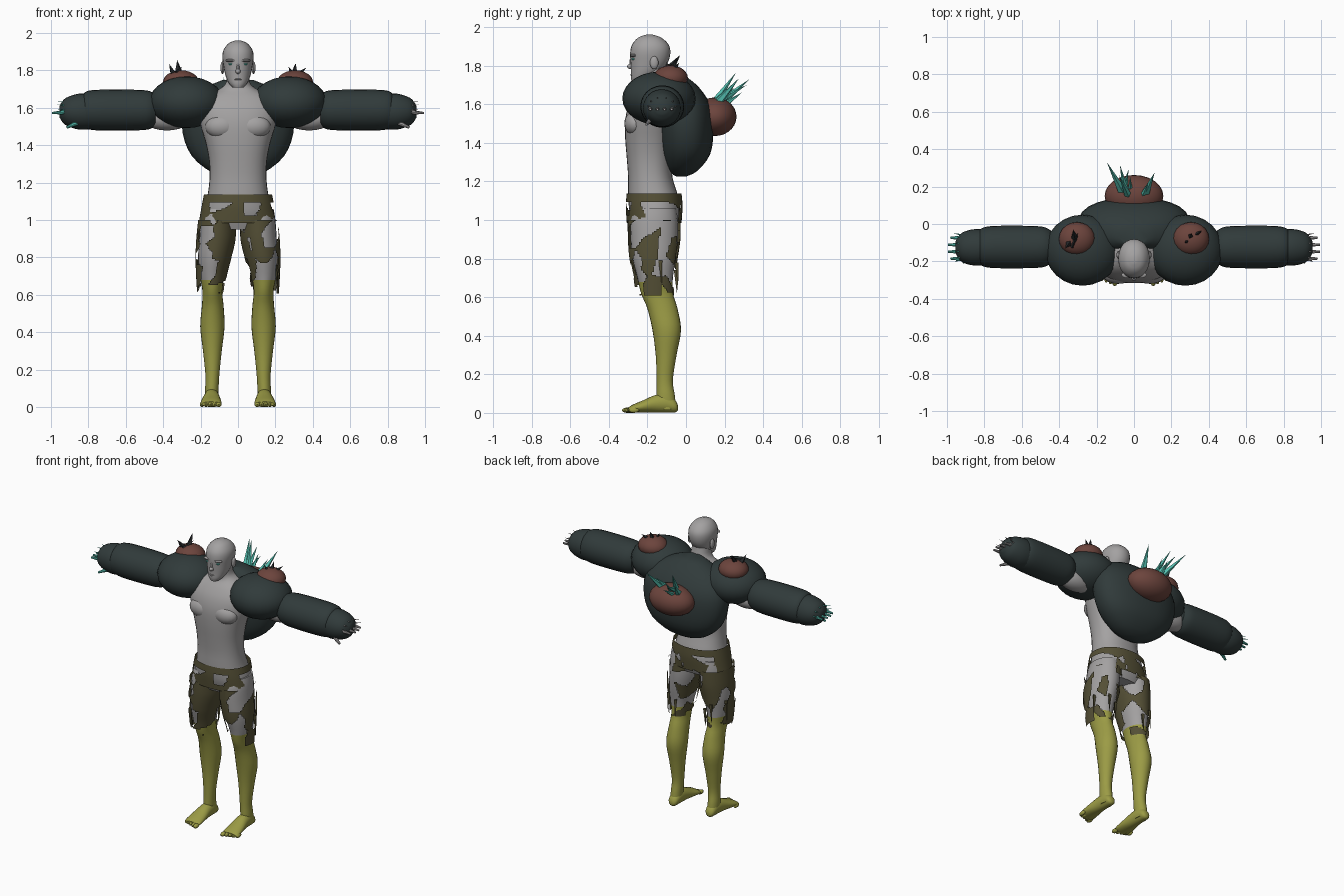
import bpy, bmesh, math, random
from mathutils import Vector, Matrix, kdtree

if "Cube" in bpy.data.objects:
    bpy.data.objects.remove(bpy.data.objects["Cube"])

random.seed(7)


def material(name, rgb):
    m = bpy.data.materials.new(name)
    m.diffuse_color = (*rgb, 1)
    m.use_nodes = True
    m.node_tree.nodes["Principled BSDF"].inputs["Base Color"].default_value = m.diffuse_color
    return m


SKIN = material("grey skin", (0.37, 0.36, 0.36))
HIDE = material("dark hide", (0.030, 0.043, 0.043))
SORE = material("red brown growth", (0.15, 0.058, 0.046))
CLOTH = material("olive cloth", (0.088, 0.078, 0.036))
LEG = material("yellow green skin", (0.33, 0.33, 0.06))
TEAL = material("teal crystal", (0.09, 0.52, 0.43))
BLACK = material("black thorn", (0.018, 0.02, 0.022))
smooth_parts = []


def finish(name, bm, mat, mirror=False, smooth=True):
    bmesh.ops.recalc_face_normals(bm, faces=bm.faces)
    me = bpy.data.meshes.new(name)
    bm.to_mesh(me)
    bm.free()
    ob = bpy.data.objects.new(name, me)
    bpy.context.collection.objects.link(ob)
    me.materials.append(mat)
    if mirror:
        ob.modifiers.new("Mirror", 'MIRROR').use_mirror_merge = False
    if smooth:
        smooth_parts.append(ob)
    return ob


def resample(secs, sub):
    """Catmull-Rom interpolation through cross-sections."""
    s = [Vector(v) for v in secs]
    out = []
    for i in range(len(s) - 1):
        a, b, c, d = s[max(i - 1, 0)], s[i], s[i + 1], s[min(i + 2, len(s) - 1)]
        for k in range(sub):
            t = k / sub
            out.append(0.5 * (2 * b + (c - a) * t + (2 * a - 5 * b + 4 * c - d) * t * t
                              + (3 * b - a - 3 * c + d) * t ** 3))
    return out + [s[-1]]


def loft(name, secs, mat, axis='Z', segs=24, sub=3, caps=True, power=1.0, mirror=False):
    """Skin of ellipses; a section is (centre a, centre b, position, radius a, radius b)."""
    bm = bmesh.new()
    rings = []
    for a, b, t, ra, rb in resample(secs, sub):
        ring = []
        for k in range(segs):
            w = 2 * math.pi * k / segs
            c, s = math.cos(w), math.sin(w)
            u = a + ra * math.copysign(abs(c) ** power, c)
            v = b + rb * math.copysign(abs(s) ** power, s)
            ring.append(bm.verts.new({'X': (t, u, v), 'Y': (u, t, v), 'Z': (u, v, t)}[axis]))
        rings.append(ring)
    for r, q in zip(rings, rings[1:]):
        for k in range(segs):
            n = (k + 1) % segs
            bm.faces.new((r[k], r[n], q[n], q[k]))
    if caps:
        bm.faces.new(rings[0])
        bm.faces.new(rings[-1])
    return finish(name, bm, mat, mirror)


def blobs(name, items, mat, mirror=False, segs=20):
    """Ellipsoids given as (centre, radii)."""
    bm = bmesh.new()
    for c, r in items:
        bmesh.ops.create_uvsphere(bm, u_segments=segs, v_segments=max(segs * 3 // 5, 6), radius=1,
                                  matrix=Matrix.Translation(c) @ Matrix.Diagonal((*r, 1)))
    return finish(name, bm, mat, mirror)


def spikes(name, items, mat, segs=5, tip=0.0, mirror=False):
    """Cones given as (base, tip, radius)."""
    bm = bmesh.new()
    for p, q, r in items:
        p, q = Vector(p), Vector(q)
        m = Matrix.Translation((p + q) / 2) @ (q - p).to_track_quat('Z', 'Y').to_matrix().to_4x4()
        bmesh.ops.create_cone(bm, cap_ends=True, segments=segs, radius1=r, radius2=r * tip,
                              depth=(q - p).length, matrix=m)
    return finish(name, bm, mat, mirror, smooth=False)


# Torso, neck and head
loft("torso", [(0, -.16, .95, .15, .10), (0, -.16, 1.03, .185, .13), (0, -.17, 1.12, .165, .13),
               (0, -.185, 1.22, .152, .115), (0, -.19, 1.32, .155, .117), (0, -.19, 1.42, .175, .125),
               (0, -.185, 1.52, .205, .13), (0, -.17, 1.60, .215, .125), (0, -.16, 1.66, .18, .10),
               (0, -.155, 1.70, .10, .075), (0, -.165, 1.735, .064, .064), (0, -.175, 1.80, .058, .062)],
     SKIN, power=.88, segs=32)
blobs("chest_muscles", [((.085, -.262, 1.50), (.09, .058, .065))], SKIN, True)
blobs("upper_arm", [((.38, -.12, 1.545), (.13, .07, .066))], SKIN, True)
loft("head", [(0, -.25, 1.708, .026, .028), (0, -.232, 1.73, .048, .052), (0, -.207, 1.77, .066, .078),
              (0, -.190, 1.82, .077, .098), (0, -.185, 1.87, .084, .104), (0, -.185, 1.91, .077, .094),
              (0, -.188, 1.945, .05, .06), (0, -.19, 1.96, .014, .018)], SKIN, power=.95)
blobs("ears", [((.083, -.165, 1.815), (.011, .022, .034))], SKIN, True, 12)
blobs("brow_ridge", [((.036, -.272, 1.853), (.032, .018, .009))], SKIN, True, 12)
blobs("nose", [((0, -.285, 1.795), (.014, .02, .014)), ((0, -.28, 1.815), (.009, .014, .03)),
               ((0, -.275, 1.752), (.024, .014, .006)), ((0, -.273, 1.742), (.02, .013, .006))], SKIN, segs=12)
blobs("eyes", [((.036, -.268, 1.834), (.016, .014, .006))], TEAL, True, 12)

# Legs, coloured by height
leg = loft("leg", [(.11, -.16, 1.06, .08, .11), (.112, -.165, 1.0, .088, .122), (.117, -.165, .90, .09, .122),
                   (.13, -.165, .80, .083, .112), (.138, -.16, .70, .066, .092), (.137, -.15, .62, .053, .083),
                   (.135, -.122, .54, .058, .078), (.137, -.10, .43, .065, .074), (.137, -.103, .30, .05, .054),
                   (.137, -.11, .17, .037, .042), (.14, -.105, .09, .036, .047), (.14, -.10, .02, .034, .05)],
           SKIN, sub=4, mirror=True)
leg.data.materials.append(LEG)
for p in leg.data.polygons:
    p.material_index = int(p.center.z < .68)
loft("foot", [(.14, .026, -.042, .012, .012), (.14, .034, -.055, .03, .031), (.14, .05, -.10, .038, .048),
              (.141, .047, -.16, .043, .045), (.143, .034, -.22, .052, .032), (.144, .022, -.275, .056, .021),
              (.144, .016, -.298, .05, .013)], LEG, axis='Y', mirror=True)
blobs("toes", [((.10 + .0225 * i + .003, -.305 + .009 * i, .014), (.016 if i == 0 else .0115, .027, .014))
               for i in range(5)], LEG, True, 10)

# Torn shorts: patches are cut out by nearest-seed cells, hem is ragged
seeds = [Vector((random.uniform(-.25, .25), random.uniform(-.33, .0), random.uniform(.56, 1.14)))
         for _ in range(130)]
tree = kdtree.KDTree(len(seeds))
for i, s in enumerate(seeds):
    tree.insert(s, i)
tree.balance()
gone = [random.random() < .40 for _ in seeds]
hem = [random.uniform(.59, .68) for _ in seeds]


def tear(ob):
    bm = bmesh.new()
    bm.from_mesh(ob.data)
    dead = []
    for f in bm.faces:
        c = f.calc_center_median()
        i = tree.find(c)[1]
        band = c.z > 1.095 or (abs(c.x) < .03 and c.z > .95)
        if (gone[i] and not band) or c.z < hem[i]:
            dead.append(f)
    bmesh.ops.delete(bm, geom=dead, context='FACES')
    bm.to_mesh(ob.data)
    bm.free()


tear(loft("shorts_waist", [(0, -.165, 1.138, .182, .142), (0, -.165, 1.07, .195, .147),
                           (0, -.165, .985, .21, .142)], CLOTH, segs=110, sub=10, caps=False, power=.92))
for s in (1, -1):
    tear(loft("shorts_leg", [(s * .113, -.165, 1.0, .10, .137), (s * .118, -.165, .90, .105, .136),
                             (s * .131, -.168, .80, .096, .125), (s * .142, -.165, .70, .082, .108),
                             (s * .147, -.16, .59, .070, .096)], CLOTH, segs=72, sub=13, caps=False))
# Loose strips hanging from the shorts
spikes("shorts_shreds", [((x, y, z), (x + .006, y + .004, z - .13), .013) for x, y, z in
                         ((.215, -.13, .79), (.205, -.2, .76), (.16, -.045, .78), (.11, -.05, .74))],
       CLOTH, 3, mirror=True)

# Swollen shoulders, forearms, hands and back hump
blobs("shoulder", [((.275, -.14, 1.63), (.2, .19, .138))], HIDE, True, 24)
loft("forearm", [(-.123, 1.588, .44, .085, .085), (-.123, 1.588, .475, .105, .102),
                 (-.123, 1.588, .53, .112, .108), (-.123, 1.588, .65, .114, .11),
                 (-.123, 1.588, .76, .112, .108), (-.123, 1.588, .81, .102, .1),
                 (-.123, 1.585, .83, .085, .085)], HIDE, axis='X', mirror=True)
loft("hand", [(-.125, 1.58, .78, .094, .094), (-.125, 1.58, .84, .098, .097), (-.125, 1.58, .89, .09, .086),
              (-.125, 1.58, .93, .07, .066), (-.125, 1.58, .955, .03, .03)], HIDE, axis='X', mirror=True)
loft("back_hump", [(0, -.025, 1.225, .04, .025), (0, -.015, 1.255, .14, .075), (0, 0, 1.34, .245, .125),
                   (0, 0, 1.46, .295, .142), (0, -.01, 1.59, .29, .138), (0, -.04, 1.69, .21, .105),
                   (0, -.06, 1.75, .08, .05)], HIDE, power=.86, segs=28)

# Fingers: teal on one hand, grey on the other
for s, mat, side in ((-1, TEAL, "teal"), (1, SKIN, "grey")):
    fingers = []
    for i in range(4):
        y = -.185 + .037 * i
        fingers.append(((s * .91, y, 1.578), (s * (1.0 - .012 * abs(i - 1.5)), y, 1.572), .013))
    fingers.append(((s * .85, -.18, 1.525), (s * .915, -.205, 1.495), .015))
    spikes(side + "_fingers", fingers, mat, 8, .45)
    thorns = []
    for i in range(6):
        w = math.pi * i / 5
        y, z = -.125 + .065 * math.cos(w), 1.585 + .045 * math.sin(w)
        thorns.append(((s * .92, y, z), (s * .965, y + .012 * math.cos(w), z + .008), .006))
    spikes(side + "_hand_thorns", thorns, mat, 5)

# Growths with thorns and crystals
blobs("shoulder_growth", [((.305, -.08, 1.735), (.097, .09, .066))], SORE, True)
blobs("back_growth", [((0, .15, 1.535), (.157, .112, .1))], SORE, segs=24)
spikes("shoulder_thorns", [((-.315, -.085, 1.78), (-.325, -.03, 1.855), .024),
                           ((-.345, -.10, 1.78), (-.368, -.13, 1.835), .02),
                           ((-.33, -.12, 1.78), (-.30, -.05, 1.82), .018),
                           ((.30, -.07, 1.78), (.308, -.05, 1.84), .02),
                           ((.325, -.06, 1.78), (.365, -.035, 1.815), .015),
                           ((.29, -.09, 1.78), (.27, -.10, 1.82), .015)], BLACK, 4)
spikes("back_crystals", [((-.06, .17, 1.60), (-.145, .33, 1.73), .025),
                         ((-.04, .16, 1.61), (-.075, .315, 1.70), .022),
                         ((-.03, .15, 1.61), (-.08, .26, 1.765), .022),
                         ((-.05, .19, 1.59), (-.03, .29, 1.66), .018),
                         ((-.02, .18, 1.60), (-.02, .25, 1.69), .016),
                         ((.06, .16, 1.60), (.11, .275, 1.735), .024),
                         ((.045, .15, 1.61), (.075, .22, 1.69), .016)], TEAL, 5)

# Smooth shading with sharp edges kept
bpy.ops.object.select_all(action='DESELECT')
for ob in smooth_parts:
    ob.select_set(True)
bpy.context.view_layer.objects.active = smooth_parts[0]
bpy.ops.object.shade_smooth_by_angle(angle=math.radians(40))
